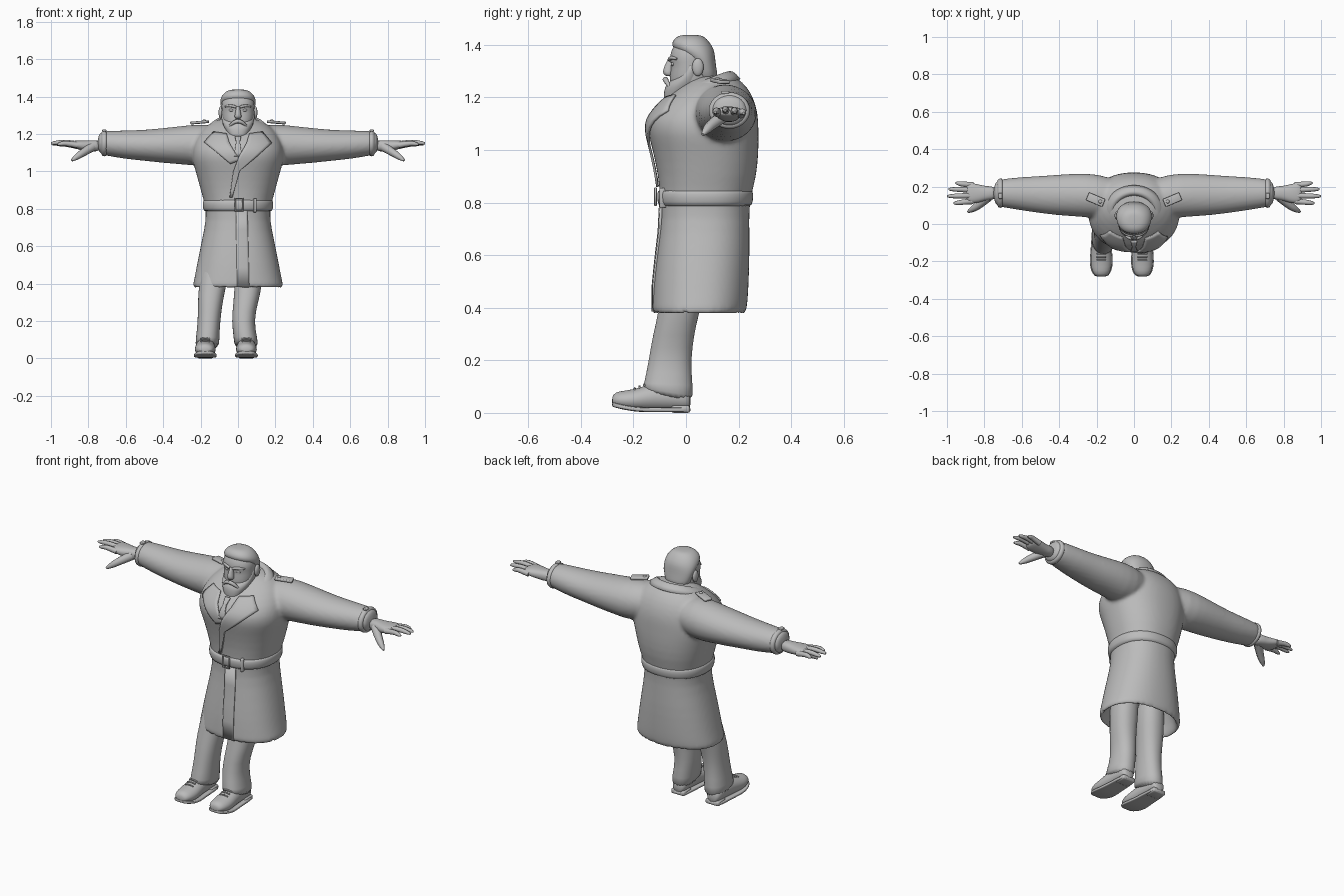
import bpy, bmesh, math
from mathutils import Vector
from mathutils.bvhtree import BVHTree

if "Cube" in bpy.data.objects:
    bpy.data.objects.remove(bpy.data.objects["Cube"], do_unlink=True)

clay = bpy.data.materials.new("plain grey")
clay.use_nodes = True
clay.diffuse_color = (0.5, 0.5, 0.5, 1)
clay.node_tree.nodes["Principled BSDF"].inputs["Base Color"].default_value = clay.diffuse_color


def finish(name, bm, subdivide=1):
    """Turn a bmesh into a smooth shaded object."""
    bmesh.ops.recalc_face_normals(bm, faces=bm.faces)
    mesh = bpy.data.meshes.new(name)
    bm.to_mesh(mesh)
    bm.free()
    mesh.materials.append(clay)
    mesh.shade_smooth()
    obj = bpy.data.objects.new(name, mesh)
    bpy.context.collection.objects.link(obj)
    if subdivide:
        obj.modifiers.new("Subdivision", 'SUBSURF').levels = subdivide
        obj.modifiers["Subdivision"].render_levels = subdivide
    return obj


def add_loft(bm, axis, rings, power=2.0, sides=24):
    """Rings are (position on axis, centre a, centre b, radius a, radius b)."""
    loops = []
    for pos, ca, cb, ra, rb in rings:
        loop = []
        for i in range(sides):
            t = math.tau * i / sides
            c, s = math.cos(t), math.sin(t)
            a = ca + ra * math.copysign(abs(c) ** (2 / power), c)
            b = cb + rb * math.copysign(abs(s) ** (2 / power), s)
            co = {'x': (pos, a, b), 'y': (a, pos, b), 'z': (a, b, pos)}[axis]
            loop.append(bm.verts.new(co))
        loops.append(loop)
    for low, high in zip(loops, loops[1:]):
        for i in range(sides):
            j = (i + 1) % sides
            bm.faces.new((low[i], low[j], high[j], high[i]))
    bm.faces.new(loops[0])
    bm.faces.new(loops[-1])


def loft(name, axis, rings, power=2.0, sides=24, subdivide=1):
    bm = bmesh.new()
    add_loft(bm, axis, rings, power, sides)
    return finish(name, bm, subdivide)


def tube(name, points, radii, cyclic=False):
    """Tapered round bar through a few points."""
    curve = bpy.data.curves.new(name, 'CURVE')
    curve.dimensions = '3D'
    curve.bevel_depth = 1
    curve.bevel_resolution = 2
    curve.resolution_u = 4
    curve.use_fill_caps = True
    spline = curve.splines.new('POLY' if cyclic else 'NURBS')
    spline.points.add(len(points) - 1)
    for p, co, r in zip(spline.points, points, radii):
        p.co = (*co, 1)
        p.radius = r
    spline.use_cyclic_u = cyclic
    if not cyclic:
        spline.use_endpoint_u = True
        spline.order_u = 3
    curve.materials.append(clay)
    obj = bpy.data.objects.new(name, curve)
    bpy.context.collection.objects.link(obj)
    return obj


def ball(name, centre, size):
    bm = bmesh.new()
    bmesh.ops.create_uvsphere(bm, u_segments=16, v_segments=10, radius=1)
    bmesh.ops.scale(bm, vec=size, verts=bm.verts)
    bmesh.ops.translate(bm, vec=centre, verts=bm.verts)
    return finish(name, bm, 0)


def block(name, centre, size, turn=(0, 0, 0)):
    bm = bmesh.new()
    bmesh.ops.create_cube(bm, size=1)
    bmesh.ops.scale(bm, vec=size, verts=bm.verts)
    obj = finish(name, bm, 0)
    obj.location, obj.rotation_euler = centre, turn
    bevel = obj.modifiers.new("Bevel", 'BEVEL')
    bevel.width, bevel.segments = min(size) * 0.3, 2
    return obj


# Coat body and sleeves, fused into one garment with a hollow hem
bm = bmesh.new()
body = [(0.60, 0.07, 0.14, 0.12), (0.41, 0.05, 0.21, 0.15), (0.375, 0.048, 0.222, 0.162),
        (0.376, 0.048, 0.246, 0.18), (0.42, 0.053, 0.235, 0.182), (0.5, 0.057, 0.22, 0.182),
        (0.62, 0.066, 0.196, 0.177), (0.75, 0.073, 0.168, 0.167), (0.82, 0.073, 0.176, 0.172),
        (0.9, 0.082, 0.2, 0.187), (1.0, 0.075, 0.226, 0.202), (1.06, 0.066, 0.246, 0.21),
        (1.11, 0.064, 0.245, 0.212), (1.16, 0.077, 0.235, 0.193), (1.22, 0.098, 0.2, 0.15),
        (1.265, 0.11, 0.14, 0.1), (1.285, 0.11, 0.08, 0.06)]
add_loft(bm, 'z', [(z, 0, cy, rx, ry) for z, cy, rx, ry in body], 2.25, 40)
sleeve = [(0.05, 0.13, 1.15, 0.1, 0.09), (0.2, 0.15, 1.14, 0.12, 0.115),
          (0.3, 0.155, 1.14, 0.116, 0.103), (0.4, 0.155, 1.138, 0.11, 0.094),
          (0.5, 0.157, 1.139, 0.1, 0.083), (0.6, 0.162, 1.142, 0.09, 0.077),
          (0.7, 0.165, 1.15, 0.077, 0.067), (0.755, 0.165, 1.152, 0.066, 0.06)]
for side in (1, -1):
    add_loft(bm, 'x', [(side * x, *rest) for x, *rest in sleeve])
coat = finish("coat", bm)
remesh = coat.modifiers.new("Fuse", 'REMESH')
remesh.mode, remesh.voxel_size, remesh.use_smooth_shade = 'VOXEL', 0.01, True
soften = coat.modifiers.new("Soften", 'SMOOTH')
soften.factor, soften.iterations = 0.5, 5
bpy.context.view_layer.update()
surface = BVHTree.FromObject(coat, bpy.context.evaluated_depsgraph_get())


def front_strip(name, rows, lift=0.004, thick=0.009):
    """Cloth strip laid on the coat front; rows are (x, z, x, z) edge pairs."""
    bm = bmesh.new()
    grid, steps, across = [], 4, 6
    dense = [Vector(a).lerp(Vector(b), k / steps)
             for a, b in zip(rows, rows[1:]) for k in range(steps)] + [Vector(rows[-1])]
    for xa, za, xb, zb in dense:
        line = []
        for k in range(across + 1):
            x, z = xa + (xb - xa) * k / across, za + (zb - za) * k / across
            hit = surface.ray_cast(Vector((x, -1, z)), Vector((0, 1, 0)))[0]
            if hit is None:
                hit = surface.find_nearest(Vector((x, 0, z)))[0]
            line.append(bm.verts.new((x, hit.y - lift, z)))
        grid.append(line)
    for a, b in zip(grid, grid[1:]):
        for k in range(across):
            bm.faces.new((a[k], a[k + 1], b[k + 1], b[k]))
    obj = finish(name, bm, 0)
    solid = obj.modifiers.new("Thickness", 'SOLIDIFY')
    solid.thickness, solid.offset = thick, 0
    return obj


# Lapels, tie and the overlapping front edge
front_strip("right_lapel", [(-0.06, 1.2, -0.13, 1.21), (-0.045, 1.15, -0.18, 1.155),
                            (-0.015, 1.1, -0.1, 1.09), (0.01, 1.06, -0.04, 1.04)])
front_strip("left_lapel", [(0.06, 1.2, 0.13, 1.21), (0.045, 1.15, 0.18, 1.15),
                           (0.005, 1.08, 0.09, 1.07), (-0.025, 1.0, 0.01, 1.005),
                           (-0.045, 0.86, -0.03, 0.86)], 0.009)
front_strip("tie", [(-0.016, 1.185, 0.016, 1.185), (-0.01, 1.155, 0.01, 1.155),
                    (-0.022, 1.08, 0.022, 1.08)])
front_strip("skirt_front_edge", [(-0.012, 0.79, 0.05, 0.79), (-0.005, 0.385, 0.06, 0.385)], 0.002)

# Folded collar around the neck
bm = bmesh.new()
bands = []
for i in range(29):
    t = math.radians(-142 + 284 * i / 28)
    top = 1.305 - 0.09 * ((1 - math.cos(t)) / 2) ** 1.2
    bands.append([bm.verts.new((r * math.sin(t), 0.06 + r * 0.9 * math.cos(t), top - drop))
                  for r, drop in ((0.09, 0.06), (0.105, 0.005), (0.13, 0), (0.165, 0.034))])
for a, b in zip(bands, bands[1:]):
    for k in range(3):
        bm.faces.new((a[k], a[k + 1], b[k + 1], b[k]))
collar = finish("collar", bm)
collar.modifiers.new("Thickness", 'SOLIDIFY').thickness = 0.012

# Belt, buckle and belt loop
loft("belt", 'z', [(z, 0, 0.073, 0.176 + r, 0.17 + r) for z, r in
                   ((0.782, -0.01), (0.787, 0.009), (0.82, 0.014), (0.847, 0.013), (0.852, -0.01))],
     2.25, 40)
tube("belt_buckle", [(x, -0.116, z) for x, z in
                     ((-0.015, 0.79), (0.025, 0.79), (0.025, 0.855), (-0.015, 0.855))],
     [0.005] * 4, True)
block("belt_loop", (0.09, -0.088, 0.818), (0.016, 0.025, 0.075), (0, 0, 0.2))

# Trousers and shoes, both feet standing a little to the right
legs = {"right": [(0.6, -0.1, 0.02), (0.37, -0.14, -0.03), (0.3, -0.148, -0.047),
                  (0.2, -0.155, -0.062), (0.1, -0.163, -0.068), (0.055, -0.165, -0.07)],
        "left": [(0.6, 0.08, 0.02), (0.37, 0.052, -0.03), (0.3, 0.042, -0.047),
                 (0.2, 0.024, -0.062), (0.1, 0.042, -0.068), (0.055, 0.045, -0.07)]}
girth = [(0.08, 0.09), (0.073, 0.077), (0.066, 0.079), (0.06, 0.08), (0.063, 0.094), (0.067, 0.1)]
shoe = [(-0.282, 0.045, 0.022, 0.015), (-0.27, 0.05, 0.042, 0.03), (-0.23, 0.047, 0.056, 0.038),
        (-0.18, 0.05, 0.057, 0.044), (-0.12, 0.062, 0.05, 0.054), (-0.03, 0.06, 0.046, 0.05),
        (0.005, 0.05, 0.04, 0.04), (0.018, 0.045, 0.025, 0.03)]
for name, path in legs.items():
    leg = loft(name + "_trouser_leg", 'z', [(*p, *g) for p, g in
               [((z, x, y), g) for (z, x, y), g in zip(path, girth)]], 2.2)
    # The trouser hem rises over the instep
    for v in leg.data.vertices:
        if v.co.z < 0.08:
            v.co.z -= (v.co.y + 0.07) * 0.3
    foot = path[-1][1] - (0.01 if name == "right" else 0)
    loft(name + "_shoe", 'y', [(y, foot, z, rx, rz) for y, z, rx, rz in shoe])
    loft(name + "_sole", 'y', [(y, foot, 0.012 + max(0, -y - 0.2) * 0.25, rx + 0.005, 0.009)
                               for y, z, rx, rz in shoe], 5)
    block(name + "_heel", (foot, -0.02, 0.014), (0.085, 0.07, 0.028))
    for k in range(3):
        y, z = -0.195 + 0.018 * k, 0.098 + 0.007 * k
        tube(name + "_shoelace", [(foot - 0.025, y, z - 0.008), (foot, y, z),
                                  (foot + 0.025, y, z - 0.008)], [0.004] * 3)

# Head, beard and hair
loft("head", 'z', [(z, 0, cy, rx, ry) for z, cy, rx, ry in
                   ((1.16, 0.055, 0.065, 0.065), (1.21, 0.03, 0.068, 0.08), (1.25, 0.02, 0.08, 0.084),
                    (1.29, 0.018, 0.086, 0.08), (1.325, 0.018, 0.087, 0.073), (1.345, 0.018, 0.089, 0.082),
                    (1.375, 0.022, 0.088, 0.08), (1.41, 0.02, 0.07, 0.06), (1.425, 0.02, 0.04, 0.035))], 2.2)
loft("beard", 'z', [(z, 0, cy, rx, ry) for z, cy, rx, ry in
                    ((1.165, -0.06, 0.022, 0.016), (1.18, -0.052, 0.042, 0.032), (1.21, -0.033, 0.06, 0.052),
                     (1.24, -0.015, 0.077, 0.067), (1.265, 0.0, 0.086, 0.062), (1.3, 0.022, 0.091, 0.03),
                     (1.345, 0.02, 0.091, 0.016))], 2.3)
loft("hair", 'z', [(z, 0, cy, rx, ry) for z, cy, rx, ry in
                   ((1.26, 0.08, 0.06, 0.035), (1.28, 0.076, 0.075, 0.046), (1.32, 0.07, 0.086, 0.044),
                    (1.355, 0.055, 0.095, 0.056), (1.385, 0.027, 0.096, 0.08), (1.412, 0.017, 0.083, 0.072),
                    (1.432, 0.017, 0.058, 0.053), (1.438, 0.017, 0.03, 0.03))], 2.2)
loft("nose", 'z', [(z, 0, cy, rx, ry) for z, cy, rx, ry in
                   ((1.28, -0.064, 0.013, 0.012), (1.29, -0.068, 0.02, 0.02), (1.305, -0.067, 0.018, 0.022),
                    (1.33, -0.06, 0.011, 0.018), (1.35, -0.055, 0.012, 0.012))], 2, 12)

# Paired parts: face, shoulder tabs, cuffs and hands
for side, label in ((1, "left"), (-1, "right")):
    def flip(*points):
        return [(side * x, y, z) for x, y, z in points]

    tube(label + "_eyebrow", flip((0.01, -0.063, 1.343), (0.04, -0.061, 1.356), (0.07, -0.035, 1.346)),
         (0.007, 0.009, 0.004))
    tube(label + "_moustache", flip((0, -0.078, 1.268), (0.028, -0.078, 1.266), (0.05, -0.058, 1.235)),
         (0.011, 0.011, 0.005))
    ball(label + "_eye", flip((0.034, -0.047, 1.327))[0], (0.015, 0.01, 0.008))
    ball(label + "_ear", flip((0.092, 0.045, 1.315))[0], (0.012, 0.022, 0.034))
    block(label + "_shoulder_tab", flip((0.205, 0.13, 1.262))[0], (0.095, 0.045, 0.014),
          (0, side * 0.08, side * 0.4))
    ball(label + "_tab_button", flip((0.18, 0.12, 1.271))[0], (0.01, 0.01, 0.006))
    loft(label + "_cuff_strap", 'x', [(side * x, 0.165, 1.15, 0.073 + r, 0.064 + r) for x, r in
                                      ((0.7, -0.01), (0.703, 0.009), (0.728, 0.005), (0.731, -0.01))])
    block(label + "_cuff_buckle", flip((0.715, 0.15, 1.219))[0], (0.022, 0.03, 0.012))
    loft(label + "_palm", 'x', [(side * x, cy, cz, ry, rz) for x, cy, cz, ry, rz in
                                ((0.73, 0.165, 1.138, 0.036, 0.032), (0.79, 0.165, 1.135, 0.037, 0.03),
                                 (0.83, 0.162, 1.138, 0.05, 0.028), (0.87, 0.165, 1.143, 0.056, 0.022),
                                 (0.9, 0.167, 1.146, 0.05, 0.014))], 2.4, 16)
    for finger, y, reach in (("index", 0.122, 0.965), ("middle", 0.152, 1.0),
                             ("ring", 0.182, 0.992), ("little", 0.208, 0.955)):
        spread = (y - 0.165) * 0.25
        height = 1.152 - abs(y - 0.155) * 0.2
        tube(f"{label}_{finger}_finger",
             flip((0.86, y, height - 0.006), (0.92, y + spread / 2, height + 0.006),
                  (reach - 0.012, y + spread, height), (reach, y + spread, height - 0.002)),
             (0.016, 0.014, 0.011, 0.005))
    tube(label + "_thumb", flip((0.78, 0.145, 1.13), (0.83, 0.1, 1.1), (0.87, 0.075, 1.072),
                                (0.888, 0.064, 1.058)), (0.026, 0.022, 0.016, 0.006))
